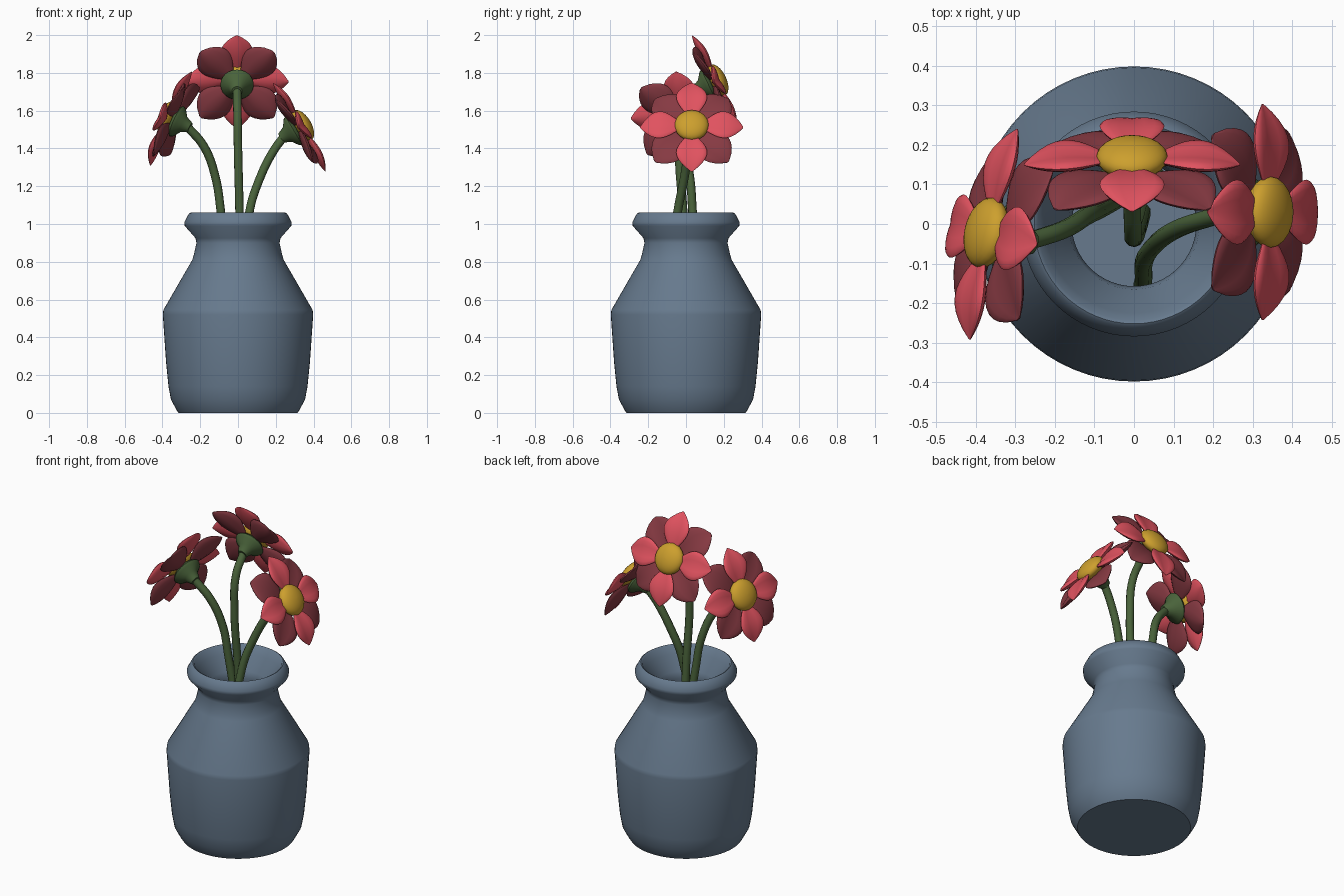
import bpy
import bmesh
import math
from mathutils import Vector, Matrix

cube = bpy.data.objects.get("Cube")
if cube:
    bpy.data.objects.remove(cube, do_unlink=True)


def material(name, rgb):
    mat = bpy.data.materials.new(name)
    mat.use_nodes = True
    mat.diffuse_color = (*rgb, 1)
    bsdf = mat.node_tree.nodes["Principled BSDF"]
    bsdf.inputs["Base Color"].default_value = (*rgb, 1)
    bsdf.inputs["Roughness"].default_value = 0.7
    return mat


GLAZE = material("slate blue glaze", (0.135, 0.195, 0.27))
RED = material("coral red", (0.75, 0.085, 0.115))
DARK = material("dark red", (0.24, 0.042, 0.055))
YELLOW = material("golden yellow", (0.61, 0.35, 0.027))
GREEN = material("stem green", (0.068, 0.125, 0.043))


def finish(obj, mat, angle):
    obj.data.materials.clear()
    obj.data.materials.append(mat)
    bpy.ops.object.select_all(action='DESELECT')
    obj.select_set(True)
    bpy.context.view_layer.objects.active = obj
    bpy.ops.object.shade_smooth_by_angle(angle=math.radians(angle))
    return obj


def loft(name, rings, mat, angle=40, matrix=Matrix()):
    """Skin a list of equal rings of points and cap both ends."""
    bm = bmesh.new()
    loops = [[bm.verts.new(matrix @ Vector(p)) for p in ring] for ring in rings]
    n = len(loops[0])
    for a, b in zip(loops, loops[1:]):
        for i in range(n):
            j = (i + 1) % n
            bm.faces.new((a[i], a[j], b[j], b[i]))
    bm.faces.new(loops[0][::-1])
    bm.faces.new(loops[-1])
    bmesh.ops.recalc_face_normals(bm, faces=bm.faces)
    mesh = bpy.data.meshes.new(name)
    bm.to_mesh(mesh)
    bm.free()
    obj = bpy.data.objects.new(name, mesh)
    bpy.context.collection.objects.link(obj)
    return finish(obj, mat, angle)


def lathe(name, profile, mat, sides=32, angle=40, matrix=Matrix()):
    turn = [math.tau * i / sides for i in range(sides)]
    rings = [[(r * math.cos(a), r * math.sin(a), z) for a in turn] for r, z in profile]
    return loft(name, rings, mat, angle, matrix)


def petal(name, mat, matrix, length, half_width, blunt):
    """Leaf-shaped cushion along +x with a folded middle."""
    rings, steps, sides = [], 12, 16
    for k in range(steps + 1):
        t = 0.01 + 0.98 * k / steps
        swell = max(math.sin(math.pi * t ** 1.25), 0.02) ** blunt
        w = half_width * swell
        h = 0.020 * swell
        ring = []
        for i in range(sides):
            a = math.tau * i / sides
            y = w * math.cos(a)
            z = h * math.sin(a) + 0.22 * abs(y) - 0.015 * t * t
            ring.append((0.03 + (length - 0.03) * t, y, z))
        rings.append(ring)
    return loft(name, rings, mat, 50, matrix)


def stem(name, points):
    curve = bpy.data.curves.new(name, 'CURVE')
    curve.dimensions = '3D'
    curve.bevel_depth = 0.023
    curve.bevel_resolution = 3
    curve.resolution_u = 8
    curve.use_fill_caps = True
    spline = curve.splines.new('BEZIER')
    spline.bezier_points.add(len(points) - 1)
    for bp, p in zip(spline.bezier_points, points):
        bp.co = p
        bp.handle_left_type = bp.handle_right_type = 'AUTO'
    obj = bpy.data.objects.new(name, curve)
    bpy.context.collection.objects.link(obj)
    bpy.ops.object.select_all(action='DESELECT')
    obj.select_set(True)
    bpy.context.view_layer.objects.active = obj
    bpy.ops.object.convert(target='MESH')
    finish(bpy.context.view_layer.objects.active, GREEN, 50)


def flower(label, centre, normal, path):
    # Local frame: x sideways, y up the face, z out of the face
    z = Vector(normal).normalized()
    x = Vector((0, 0, 1)).cross(z).normalized()
    y = z.cross(x)
    frame = Matrix.Translation(centre) @ Matrix((x, y, z)).transposed().to_4x4()
    for k in range(4):
        turn = Matrix.Rotation(k * math.pi / 2, 4, 'Z')
        half = Matrix.Rotation((k + 0.5) * math.pi / 2, 4, 'Z')
        petal(f"{label}_front_petal_{k + 1}", RED,
              frame @ Matrix.Translation((0, 0, 0.008)) @ turn, 0.275, 0.082, 0.9)
        petal(f"{label}_back_petal_{k + 1}", DARK,
              frame @ Matrix.Translation((0, 0, -0.025)) @ half, 0.275, 0.095, 0.7)
    # Domed centre
    dome = [(0.09 * math.cos(a), 0.015 + 0.045 * math.sin(a))
            for a in (math.pi * (i / 16 - 0.5) * 0.98 for i in range(17))]
    lathe(f"{label}_centre", dome, YELLOW, 24, 60, frame)
    # Green cup behind the petals
    cup = [(0.03, -0.02), (0.075, -0.025), (0.088, -0.04), (0.08, -0.055),
           (0.045, -0.08), (0.027, -0.12)]
    lathe(f"{label}_cup", cup, GREEN, 24, 60, frame)
    stem(f"{label}_stem", path + [tuple(frame @ Vector((0, 0, -0.10)))])


# Vase: outside from the foot up, over the lip, then down the inside
VASE = [(0.315, 0), (0.325, 0.015), (0.355, 0.07), (0.368, 0.14), (0.381, 0.27),
        (0.398, 0.52), (0.395, 0.545), (0.242, 0.81), (0.233, 0.84), (0.220, 0.90),
        (0.225, 0.925), (0.282, 0.99), (0.284, 1.01), (0.260, 1.055), (0.252, 1.06),
        (0.243, 1.055), (0.225, 1.01), (0.165, 0.93), (0.157, 0.89), (0.175, 0.81),
        (0.33, 0.53), (0.31, 0.12), (0.27, 0.06)]
lathe("vase", VASE, GLAZE, 64, 40)

# Three blooms, each turned its own way
flower("rear_flower", (-0.005, 0.155, 1.755), (0, 0.9, 0.43),
       [(0.02, 0.03, 0.1), (0.008, -0.015, 1.06), (0, -0.035, 1.4), (-0.003, -0.015, 1.6)])
flower("left_flower", (0.33, 0.03, 1.515), (0.86, 0, 0.51),
       [(0.02, -0.16, 0.15), (0.06, -0.045, 1.06), (0.115, -0.01, 1.24), (0.19, 0.015, 1.39)])
flower("right_flower", (-0.36, -0.025, 1.56), (-0.885, 0.2, 0.41),
       [(0.02, 0.1, 0.15), (-0.09, 0.035, 1.06), (-0.12, 0.02, 1.25), (-0.18, -0.015, 1.41)])
